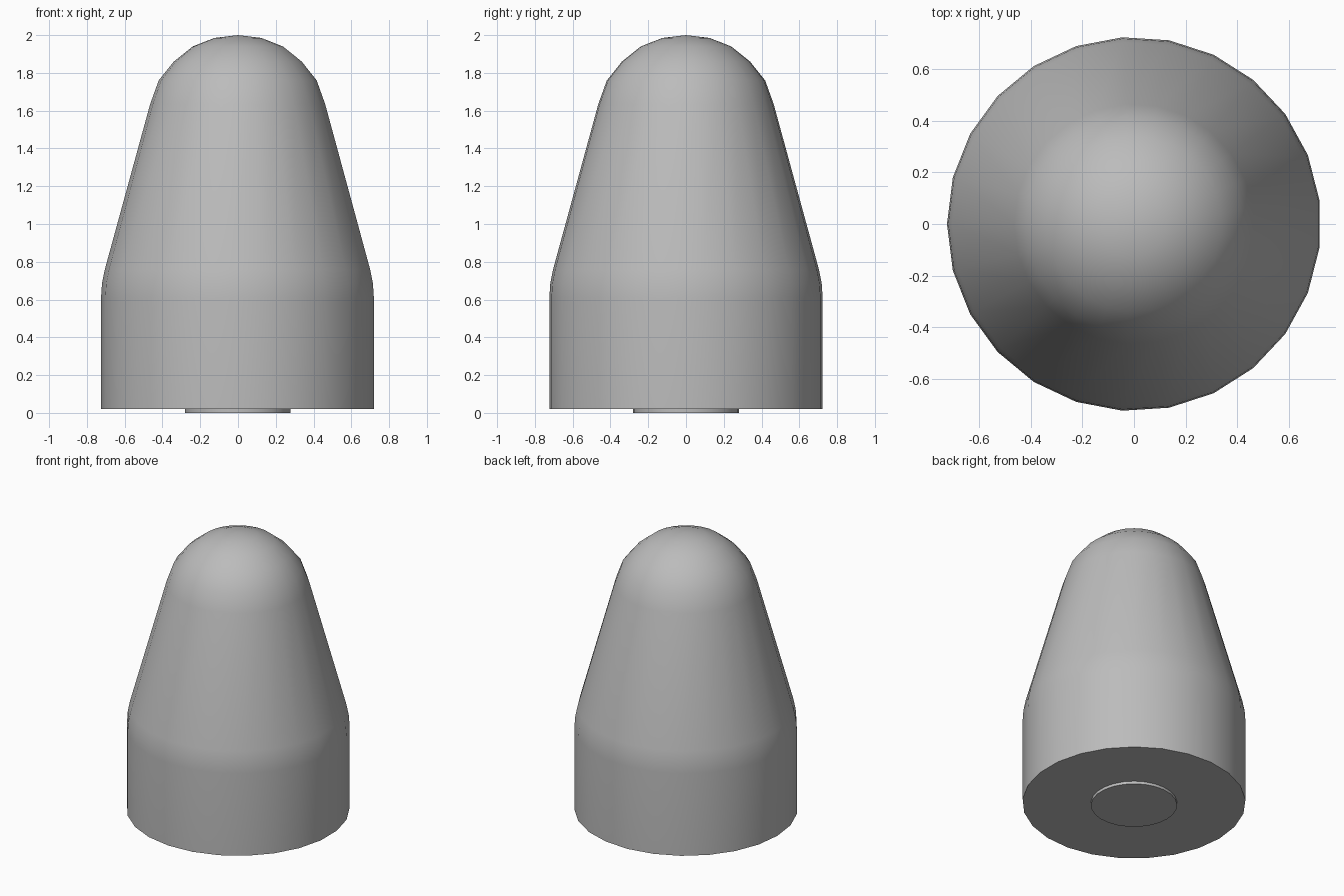
import bpy
import bmesh
import math

SIDES = 25

old = bpy.data.objects.get("Cube")
if old:
    bpy.data.objects.remove(old, do_unlink=True)

# One plain grey for everything
grey = bpy.data.materials.new("plain_grey")
grey.use_nodes = True
colour = (0.5, 0.5, 0.5, 1.0)
grey.diffuse_color = colour
grey.node_tree.nodes["Principled BSDF"].inputs["Base Color"].default_value = colour


def lathe(name, profile):
    """Turn (radius, height) points around z; both ends lie on the axis."""
    bm = bmesh.new()
    rings = []
    for radius, height in profile:
        if radius == 0:
            rings.append([bm.verts.new((0, 0, height))] * SIDES)
        else:
            angles = [math.pi + math.tau * i / SIDES for i in range(SIDES)]
            rings.append([bm.verts.new((radius * math.cos(a), radius * math.sin(a), height))
                          for a in angles])
    for low, high in zip(rings, rings[1:]):
        for i in range(SIDES):
            j = (i + 1) % SIDES
            corners = dict.fromkeys((low[i], low[j], high[j], high[i]))
            bm.faces.new(list(corners))
    bmesh.ops.recalc_face_normals(bm, faces=bm.faces)
    mesh = bpy.data.meshes.new(name)
    bm.to_mesh(mesh)
    bm.free()
    mesh.materials.append(grey)
    obj = bpy.data.objects.new(name, mesh)
    bpy.context.collection.objects.link(obj)
    bpy.ops.object.select_all(action="DESELECT")
    obj.select_set(True)
    bpy.context.view_layer.objects.active = obj
    bpy.ops.object.shade_smooth_by_angle(angle=math.radians(30))
    return obj


# Straight skirt, soft shoulder, tapering cone and rounded nose
lathe("tapered_body", [
    (0, 0.02), (0.725, 0.02), (0.725, 0.61), (0.72, 0.685), (0.705, 0.76),
    (0.465, 1.635), (0.42, 1.76), (0.34, 1.86), (0.24, 1.94), (0.125, 1.985), (0, 2.0),
])

# Shallow boss under the base
lathe("base_boss", [(0, 0), (0.28, 0), (0.28, 0.02), (0, 0.02)])
